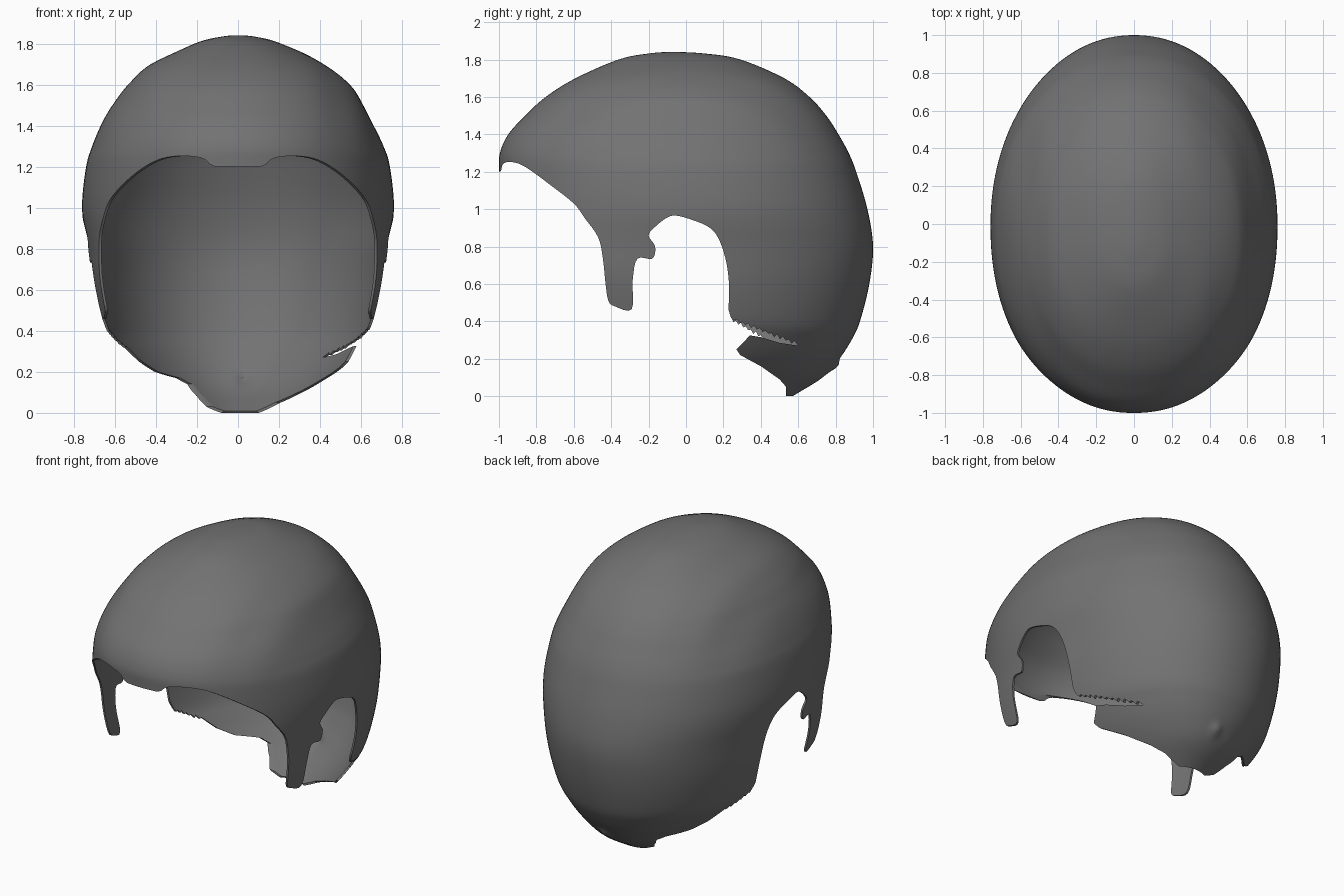
import bpy, bmesh, math, random

if "Cube" in bpy.data.objects:
    bpy.data.objects.remove(bpy.data.objects["Cube"])

random.seed(4)

# Horizontal levels of the shell: z, front y, back y, half width
LEVELS = [
    (1.84, -0.08, -0.08, 0.0), (1.832, -0.20, 0.10, 0.09), (1.80, -0.36, 0.29, 0.21),
    (1.70, -0.59, 0.525, 0.42), (1.60, -0.75, 0.66, 0.54), (1.50, -0.86, 0.75, 0.61),
    (1.40, -0.95, 0.815, 0.665), (1.30, -0.995, 0.87, 0.71), (1.20, -1.0, 0.91, 0.74),
    (1.00, -1.0, 0.97, 0.76), (0.80, -1.0, 1.0, 0.735), (0.60, -1.0, 0.98, 0.71),
    (0.40, -0.95, 0.93, 0.66), (0.30, -0.90, 0.885, 0.60), (0.20, -0.82, 0.82, 0.52),
    (0.10, -0.72, 0.73, 0.41), (0.0, -0.57, 0.57, 0.28)]
SEG, SUB = 144, 6


def catmull(p, t):
    return [0.5 * (2 * b + (c - a) * t + (2 * a - 5 * b + 4 * c - d) * t * t
                   + (3 * b - a - 3 * c + d) * t ** 3) for a, b, c, d in zip(*p)]


def spline(pts, sub):
    return [catmull(pts[i:i + 4], k / sub) for i in range(len(pts) - 3) for k in range(sub)]


def smooth_levels():
    z, f, b, w = LEVELS[1]
    first = (z, -0.16 - f, -0.16 - b, -w)
    last = [2 * p - q for p, q in zip(LEVELS[-1], LEVELS[-2])]
    return spline([first] + LEVELS + [last], SUB)[1:] + [LEVELS[-1]]


def power(v, n):
    return math.copysign(abs(v) ** n, v)


# Hair shell
bm = bmesh.new()
pole = bm.verts.new((0, -0.08, 1.84))
rings = []
for z, front, back, wide in smooth_levels():
    mid = -0.06 * min(1, max(0, (z - 0.9) / 0.5))
    ring = []
    for s in range(SEG):
        a = 2 * math.pi * s / SEG
        n = 0.96 if math.sin(a) > 0 else 0.94 - 0.08 * min(1, max(0, (1.0 - z) / 0.3))
        c, d = power(math.cos(a), n), power(math.sin(a), n)
        x, y = wide * c, mid + d * ((back - mid) if d > 0 else (mid - front))
        # soft combed waves on the crown and a small bump at the nape
        fade = min(1, max(0, (z - 1.2) / 0.3)) * min(1, wide / 0.3)
        wave = 1 + 0.009 * fade * math.sin(26 * x + 2 * y) * abs(c)
        bump = 0.025 * math.exp(-((x - 0.03) ** 2 + (z - 0.16) ** 2) / 0.0008) if y > 0 else 0
        ring.append(bm.verts.new((x * wave, y + bump, z)))
    rings.append(ring)
for s in range(SEG):
    t = (s + 1) % SEG
    bm.faces.new((pole, rings[0][s], rings[0][t]))
    for upper, lower in zip(rings, rings[1:]):
        bm.faces.new((upper[s], lower[s], lower[t], upper[t]))
mesh = bpy.data.meshes.new("hair_shell")
bm.to_mesh(mesh)
bm.free()
shell = bpy.data.objects.new("hair_shell", mesh)
bpy.context.collection.objects.link(shell)
solid = shell.modifiers.new("thickness", 'SOLIDIFY')
solid.thickness, solid.offset = 0.012, -1

# Dark grey hair
hair = bpy.data.materials.new("dark_hair")
hair.diffuse_color = (0.17, 0.17, 0.17, 1)
hair.use_nodes = True
hair.node_tree.nodes["Principled BSDF"].inputs["Base Color"].default_value = hair.diffuse_color
mesh.materials.append(hair)


def ragged(a, b, n):
    pts = []
    for i in range(n + 1):
        t = i / n
        j = 0.012 * (-1) ** i * random.uniform(0.3, 1)
        pts.append((a[0] + (b[0] - a[0]) * t, a[1] + (b[1] - a[1]) * t + j))
    return pts


# Side outline of the hairline: brow, sideburn, ear arch
HAIRLINE = [
    (-1.03, 1.17), (-0.992, 1.2), (-0.975, 1.245), (-0.92, 1.25), (-0.85, 1.22),
    (-0.72, 1.125), (-0.60, 1.03), (-0.54, 0.95), (-0.47, 0.85), (-0.445, 0.74),
    (-0.43, 0.60), (-0.415, 0.51), (-0.38, 0.48), (-0.29, 0.465), (-0.285, 0.62),
    (-0.26, 0.735), (-0.18, 0.735), (-0.165, 0.80), (-0.20, 0.86), (-0.16, 0.91),
    (-0.10, 0.955), (-0.05, 0.965), (0.04, 0.94), (0.12, 0.905), (0.17, 0.85),
    (0.21, 0.74), (0.23, 0.60), (0.225, 0.43), (0.22, 0.40)]
HAIRLINE = [(-1.3, -0.3), (-1.3, 1.19)] + spline(HAIRLINE, 4)
# Lower edges: the right one has a slit above a loose flap
RIGHT = ragged((0.24, 0.415), (0.58, 0.285), 22) + [
    (0.60, 0.27), (0.50, 0.285), (0.40, 0.315), (0.34, 0.325), (0.31, 0.29), (0.27, 0.25),
    (0.29, 0.22), (0.40, 0.16), (0.50, 0.09), (0.535, 0.05), (0.54, -0.3)]
LEFT = ragged((0.24, 0.415), (0.40, 0.32), 12) + [
    (0.46, 0.25), (0.53, 0.20), (0.64, 0.17), (0.66, 0.14), (0.61, 0.08), (0.55, 0.03),
    (0.54, -0.3)]


def cut(name, outline, x0, x1):
    b = bmesh.new()
    face = b.faces.new([b.verts.new((x0, y, z)) for y, z in outline])
    ext = bmesh.ops.extrude_face_region(b, geom=[face])
    bmesh.ops.translate(b, vec=(x1 - x0, 0, 0),
                        verts=[g for g in ext["geom"] if isinstance(g, bmesh.types.BMVert)])
    bmesh.ops.recalc_face_normals(b, faces=b.faces)
    m = bpy.data.meshes.new(name)
    b.to_mesh(m)
    b.free()
    m.materials.append(hair)
    ob = bpy.data.objects.new(name, m)
    bpy.context.collection.objects.link(ob)
    ob.hide_render = True
    mod = shell.modifiers.new(name, 'BOOLEAN')
    mod.operation, mod.solver, mod.object = 'DIFFERENCE', 'EXACT', ob
    return ob


cutters = [cut("right_cutter", HAIRLINE + RIGHT, -0.0031, 1.2),
           cut("left_cutter", HAIRLINE + LEFT, -1.2, 0.0023)]

# Apply the cuts and smooth the shading
deps = bpy.context.evaluated_depsgraph_get()
final = bpy.data.meshes.new_from_object(shell.evaluated_get(deps))
shell.modifiers.clear()
shell.data = final
for ob in cutters:
    bpy.data.objects.remove(ob)
bpy.context.view_layer.objects.active = shell
shell.select_set(True)
bpy.ops.object.shade_smooth_by_angle(angle=math.radians(40))
